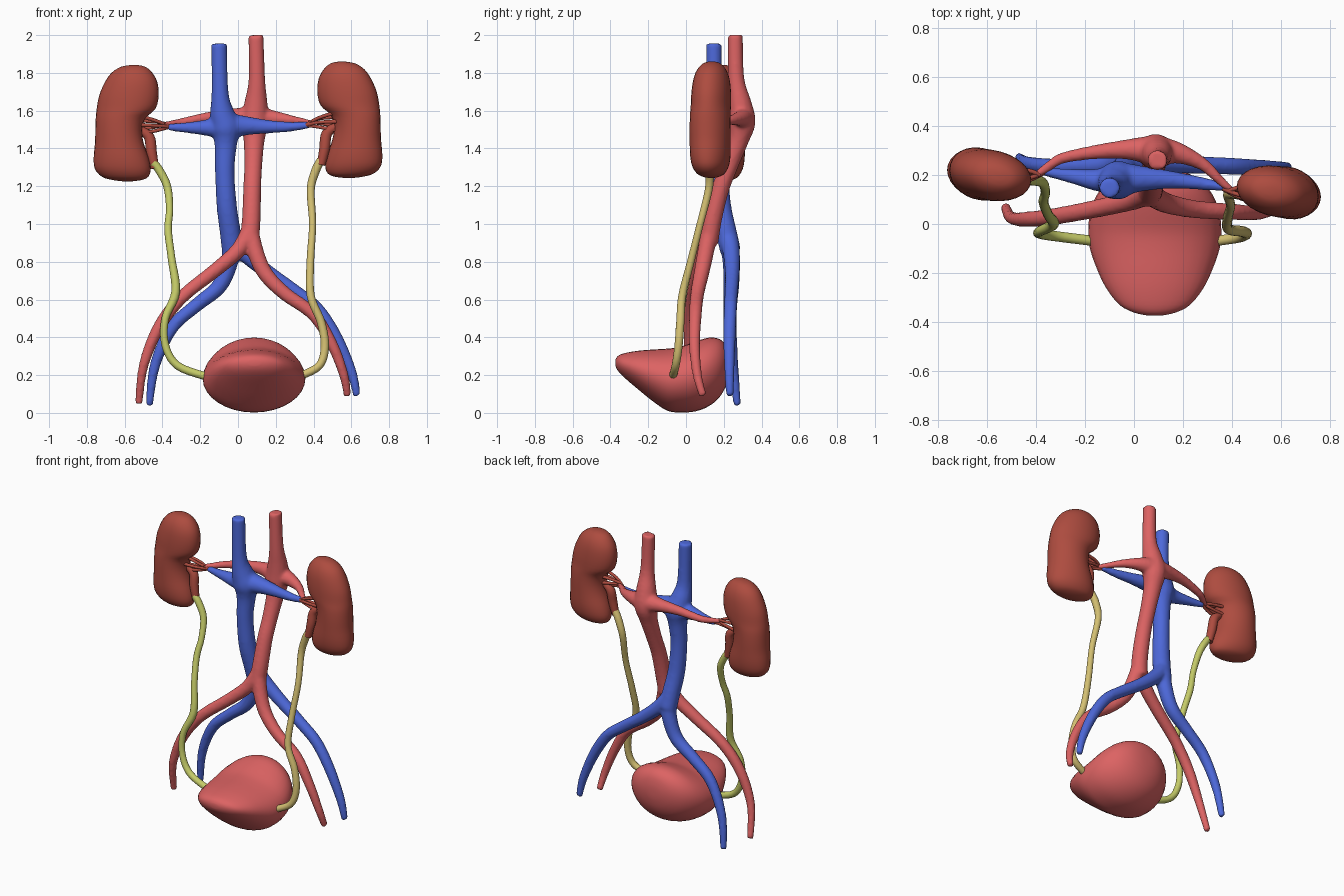
import bpy, bmesh, math
from mathutils import Vector


def material(name, rgb):
    m = bpy.data.materials.new(name)
    m.diffuse_color = (*rgb, 1)
    return m


RED = material("artery red", (0.72, 0.125, 0.125))
BLUE = material("vein blue", (0.075, 0.14, 0.70))
BROWN = material("kidney brown red", (0.42, 0.072, 0.05))
GREEN = material("ureter green yellow", (0.56, 0.60, 0.14))
YELLOW = material("ureter tan yellow", (0.66, 0.53, 0.17))


def smooth_rows(rows, steps):
    """Catmull-Rom interpolation of rows of numbers."""
    out = []
    for i in range(len(rows) - 1):
        a, b, c, d = (Vector(rows[min(max(k, 0), len(rows) - 1)]) for k in range(i - 1, i + 3))
        for s in range(steps):
            t = s / steps
            out.append(0.5 * (2 * b + (c - a) * t + (2 * a - 5 * b + 4 * c - d) * t * t
                              + (3 * b - a - 3 * c + d) * t ** 3))
    return out + [Vector(rows[-1])]


def skin_rings(bm, rings):
    loops = [[bm.verts.new(p) for p in ring] for ring in rings]
    n = len(loops[0])
    for a, b in zip(loops, loops[1:]):
        for i in range(n):
            j = (i + 1) % n
            bm.faces.new((a[i], a[j], b[j], b[i]))
    bm.faces.new(loops[0][::-1])
    bm.faces.new(loops[-1])


def circle(n):
    return [(math.cos(math.tau * i / n), math.sin(math.tau * i / n)) for i in range(n)]


def add_tube(bm, path, steps=5, sides=14):
    """Tube through (x, y, z, radius) points."""
    rows = smooth_rows(path, steps)
    pts = [r.to_3d() for r in rows]
    rings = []
    for i, p in enumerate(pts):
        t = (pts[min(i + 1, len(pts) - 1)] - pts[max(i - 1, 0)]).normalized()
        u = t.cross(Vector((0, 1, 0))).normalized()
        v = u.cross(t)
        rings.append([p + (u * c + v * s) * rows[i][3] for c, s in circle(sides)])
    skin_rings(bm, rings)


def finish(bm, name, mat, voxel=None):
    bmesh.ops.recalc_face_normals(bm, faces=bm.faces)
    me = bpy.data.meshes.new(name)
    bm.to_mesh(me)
    bm.free()
    ob = bpy.data.objects.new(name, me)
    bpy.context.collection.objects.link(ob)
    me.materials.append(mat)
    if voxel:   # blend the branches into one skin
        r = ob.modifiers.new("blend", 'REMESH')
        r.mode, r.voxel_size, r.use_smooth_shade = 'VOXEL', voxel, True
        s = ob.modifiers.new("soften", 'SMOOTH')
        s.factor, s.iterations = 0.5, 5
    bpy.ops.object.select_all(action='DESELECT')
    ob.select_set(True)
    bpy.context.view_layer.objects.active = ob
    bpy.ops.object.shade_smooth_by_angle(angle=math.radians(50))
    return ob


def tubes(name, mat, paths, voxel=None):
    bm = bmesh.new()
    for p in paths:
        add_tube(bm, p)
    return finish(bm, name, mat, voxel)


# Main artery: trunk, two leg branches, two kidney branches
tubes("artery_tree", RED, [
    [(.095, .26, 2, .041), (.1, .265, 1.77, .044), (.095, .285, 1.64, .062), (.088, .295, 1.54, .074),
     (.085, .275, 1.44, .056), (.08, .225, 1.3, .048), (.075, .18, 1.18, .048), (.07, .14, 1.02, .05),
     (.06, .12, .9, .052)],
    [(.06, .125, .96, .045), (0, .1, .86, .042), (-.12, .07, .755, .038), (-.3, .035, .61, .035),
     (-.42, .02, .45, .033), (-.5, .025, .25, .026), (-.525, .07, .05, .02)],
    [(.065, .125, .96, .045), (.1, .1, .83, .044), (.15, .08, .73, .041), (.25, .06, .63, .037),
     (.4, .05, .52, .034), (.5, .045, .36, .03), (.56, .06, .2, .025), (.58, .09, .09, .02)],
    [(.09, .3, 1.56, .066), (.18, .29, 1.56, .044), (.28, .245, 1.55, .027), (.35, .18, 1.54, .02),
     (.4, .135, 1.53, .015)],
    [(.08, .3, 1.56, .066), (-.02, .305, 1.57, .043), (-.15, .295, 1.565, .03), (-.29, .27, 1.54, .023),
     (-.35, .235, 1.53, .02), (-.4, .2, 1.525, .015)],
], .01)

# Main vein
tubes("vein_tree", BLUE, [
    [(-.1, .148, 1.955, .042), (-.095, .15, 1.7, .045), (-.085, .165, 1.59, .065), (-.065, .18, 1.51, .08),
     (-.065, .18, 1.42, .06), (-.07, .175, 1.28, .052), (-.06, .185, 1.1, .054), (-.04, .215, .95, .056),
     (-.03, .235, .86, .056)],
    [(-.03, .225, .92, .052), (-.045, .24, .8, .047), (-.1, .24, .67, .042), (-.22, .235, .57, .037),
     (-.35, .235, .45, .034), (-.44, .25, .25, .028), (-.47, .272, .04, .02)],
    [(-.03, .225, .92, .052), (.03, .24, .85, .046), (.15, .245, .75, .04), (.3, .24, .645, .036),
     (.42, .235, .55, .035), (.52, .23, .4, .033), (.6, .23, .22, .027), (.63, .232, .09, .02)],
    [(-.05, .185, 1.52, .07), (.05, .185, 1.52, .05), (.16, .18, 1.515, .036), (.28, .165, 1.515, .026),
     (.38, .15, 1.525, .018)],
    [(-.06, .185, 1.51, .07), (-.15, .18, 1.51, .047), (-.25, .195, 1.51, .031), (-.37, .215, 1.512, .018)],
], .01)

# Kidneys: stacked oval sections (z, outer |x|, inner |x|, half depth)
KIDNEY = [(1.842, .565, .535, .015), (1.832, .62, .49, .045), (1.8, .67, .453, .075), (1.75, .705, .427, .094),
          (1.68, .735, .42, .103), (1.61, .748, .437, .105), (1.56, .753, .49, .106), (1.5, .755, .508, .107),
          (1.43, .757, .5, .107), (1.35, .764, .473, .106), (1.29, .757, .462, .096), (1.25, .72, .475, .073),
          (1.233, .665, .51, .045), (1.226, .61, .56, .015)]
for side, s, yc, dz in (("right_side", -1, .2, 0), ("left_side", 1, .132, .018)):
    bm = bmesh.new()
    rings = []
    for z, o, i, d in smooth_rows(KIDNEY, 3):
        ring = []
        for c, n in circle(28):
            x = s * ((o + i) / 2 + (o - i) / 2 * c)
            ring.append((x, yc + d * n - .12 * (x - s * .59), z + dz))
        rings.append(ring)
    skin_rings(bm, rings)
    finish(bm, "kidney_" + side, BROWN)

    # Fine vessel branches entering the kidney, and the funnel above the ureter
    ends = [(1.575, -.02), (1.55, .03), (1.525, -.035), (1.5, .02), (1.475, -.01)]
    paths = []
    for k, (z, dy) in enumerate(ends):
        x0, z0 = (.385, 1.53) if k % 2 else (.36, 1.515)
        y0 = yc + (.0 if k % 2 else .015)
        paths.append([(s * x0, y0, z0 + dz / 2, .01), (s * .43, yc + dy * .6, (z + z0) / 2 + dz, .009),
                      (s * .53, yc + dy, z + dz, .011)])
    tubes("kidney_vessels_" + side, BROWN, paths)
    tubes("kidney_funnel_" + side, BROWN, [
        [(s * .52, yc, 1.5 + dz, .02), (s * .47, yc, 1.46 + dz, .028), (s * .458, yc - .01, 1.38 + dz, .028),
         (s * .44, yc - .015, 1.295 + dz, .022)]])

# Ureters
tubes("ureter_right_side", GREEN, [
    [(-.45, .18, 1.325, .021), (-.42, .18, 1.29, .022), (-.375, .17, 1.2, .021), (-.362, .13, 1.08, .019),
     (-.37, .09, .97, .02), (-.352, .04, .82, .02), (-.33, 0, .64, .023), (-.385, -.03, .5, .02),
     (-.385, -.04, .36, .02), (-.32, -.05, .25, .021), (-.16, -.07, .19, .021)]])
tubes("ureter_left_side", YELLOW, [
    [(.44, .12, 1.34, .022), (.41, .125, 1.28, .023), (.385, .12, 1.18, .021), (.395, .075, 1, .019),
     (.383, .025, .8, .02), (.385, -.02, .62, .021), (.44, -.03, .48, .022), (.46, -.04, .35, .022),
     (.43, -.055, .25, .021), (.33, -.07, .195, .021)]])

# Bladder: sections from the front tip to the back (y, bottom, top, half width)
BLADDER = [(-.374, .25, .28, .03), (-.362, .225, .3, .085), (-.33, .19, .315, .145), (-.26, .13, .328, .2),
           (-.18, .065, .335, .238), (-.1, .012, .34, .265), (-.03, .002, .35, .272), (.05, .008, .378, .264),
           (.12, .035, .398, .236), (.175, .08, .392, .19), (.21, .14, .36, .13), (.226, .2, .31, .07),
           (.23, .24, .27, .02)]
bm = bmesh.new()
rings = []
for y, lo, hi, w in smooth_rows(BLADDER, 3):
    mid = lo + (hi - lo) * .52
    rings.append([(.085 + w * c, y, mid + n * ((hi - mid) if n > 0 else (mid - lo))) for c, n in circle(32)])
skin_rings(bm, rings)
finish(bm, "bladder", RED)
